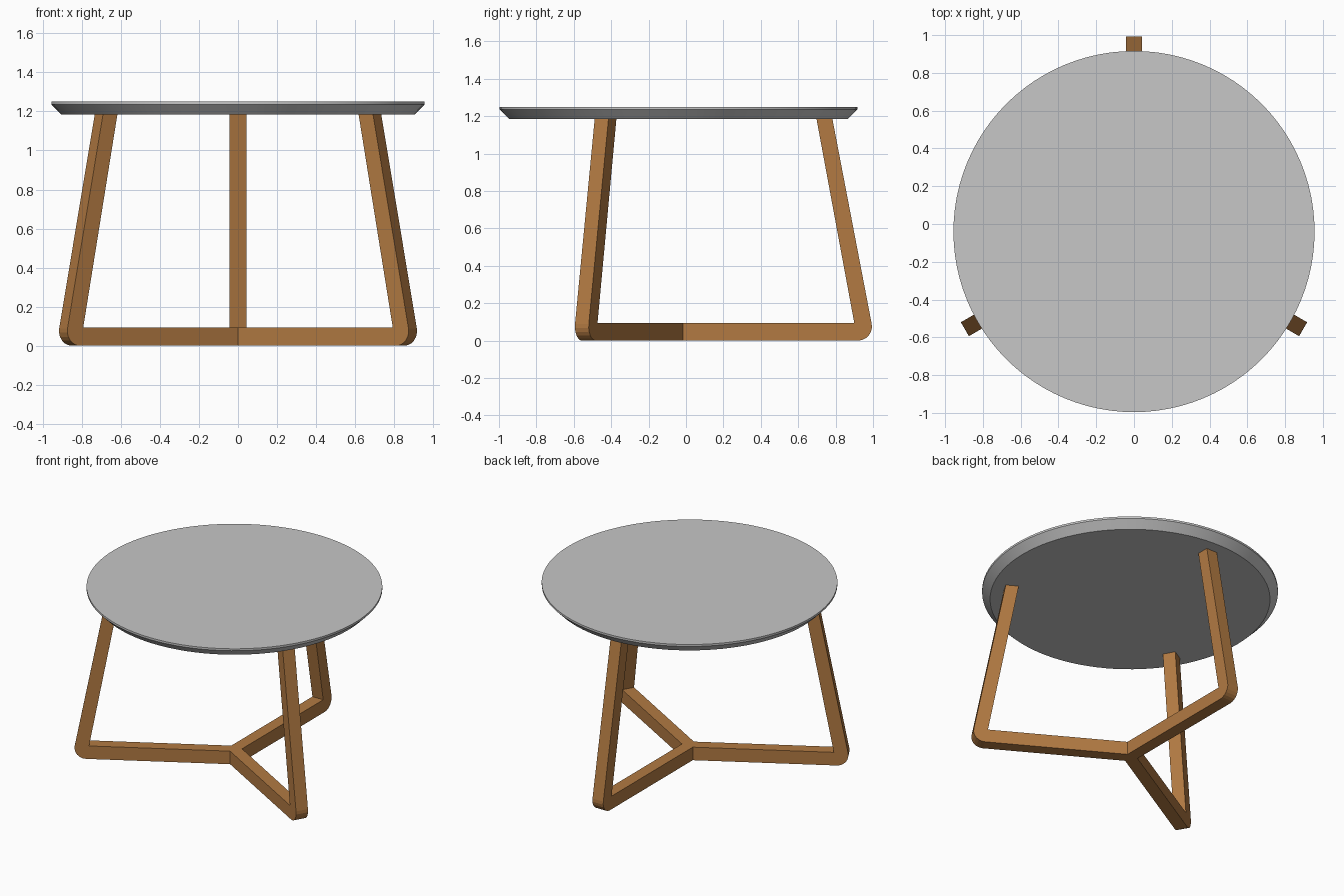
import bpy, bmesh, math
from mathutils import Matrix, Vector

if "Cube" in bpy.data.objects:
    bpy.data.objects.remove(bpy.data.objects["Cube"])

CY = -0.04          # centre of the table in y
HW = 0.0425         # half width of the wooden bars
H = 0.093           # bar height


def material(name, rgb):
    m = bpy.data.materials.new(name)
    m.diffuse_color = (*rgb, 1)
    m.use_nodes = True
    m.node_tree.nodes["Principled BSDF"].inputs["Base Color"].default_value = m.diffuse_color
    return m


def finish(bm, name, mat):
    bmesh.ops.recalc_face_normals(bm, faces=bm.faces)
    me = bpy.data.meshes.new(name)
    bm.to_mesh(me)
    bm.free()
    me.materials.append(mat)
    ob = bpy.data.objects.new(name, me)
    bpy.context.collection.objects.link(ob)
    return ob


wood = material("warm wood", (0.445, 0.195, 0.055))
grey = material("light grey", (0.57, 0.57, 0.57))

# Round top: lathe of a bevelled rim, sloping inwards to the underside
bm = bmesh.new()
N = 96
rings = []
for r, z in [(0.905, 1.184), (0.956, 1.236), (0.956, 1.25)]:
    rings.append([bm.verts.new((r * math.cos(2 * math.pi * i / N),
                                CY + r * math.sin(2 * math.pi * i / N), z)) for i in range(N)])
for a, b in zip(rings, rings[1:]):
    for i in range(N):
        j = (i + 1) % N
        bm.faces.new((a[i], a[j], b[j], b[i]))
bm.faces.new(rings[0][::-1])
bm.faces.new(rings[-1])
top = finish(bm, "table_top", grey)
bpy.context.view_layer.objects.active = top
top.select_set(True)
bpy.ops.object.shade_smooth_by_angle(angle=math.radians(25))
top.select_set(False)

# Leg side profile (distance from centre, height): foot bar, rounded corner, leaning leg
corner, top_out = Vector((1.05, 0)), Vector((0.823, 1.184))
lean = (top_out - corner).normalized()
R = 0.075
turn = math.atan2(lean.y, lean.x)                 # angle turned at the corner
t = R * math.tan(turn / 2)
centre = Vector((corner.x - t, R))
arc = [centre + R * Vector((math.sin(turn * k / 6), -math.cos(turn * k / 6))) for k in range(7)]
profile = [(p.x, p.y) for p in arc] + [tuple(top_out), (0.738, 1.184), (0.94, H)]


def leg(name, angle):
    # three layers across the width so the hub end forms a mitred point
    bm = bmesh.new()
    layers = []
    for s in (-HW, 0, HW):
        start = abs(s) * math.tan(math.radians(30))
        pts = [(start, 0)] + profile + [(start, H)]
        layers.append([bm.verts.new((r, s, z)) for r, z in pts])
    n = len(layers[0])
    for a, b in zip(layers, layers[1:]):
        for i in range(n - 1):
            bm.faces.new((a[i], a[i + 1], b[i + 1], b[i]))
    bm.faces.new(layers[0])
    bm.faces.new(layers[2][::-1])
    bm.transform(Matrix.Translation((0, CY, 0)) @ Matrix.Rotation(math.radians(angle), 4, 'Z'))
    finish(bm, name, wood)


for name, angle in (("back_leg", 90), ("front_left_leg", 210), ("front_right_leg", 330)):
    leg(name, angle)
